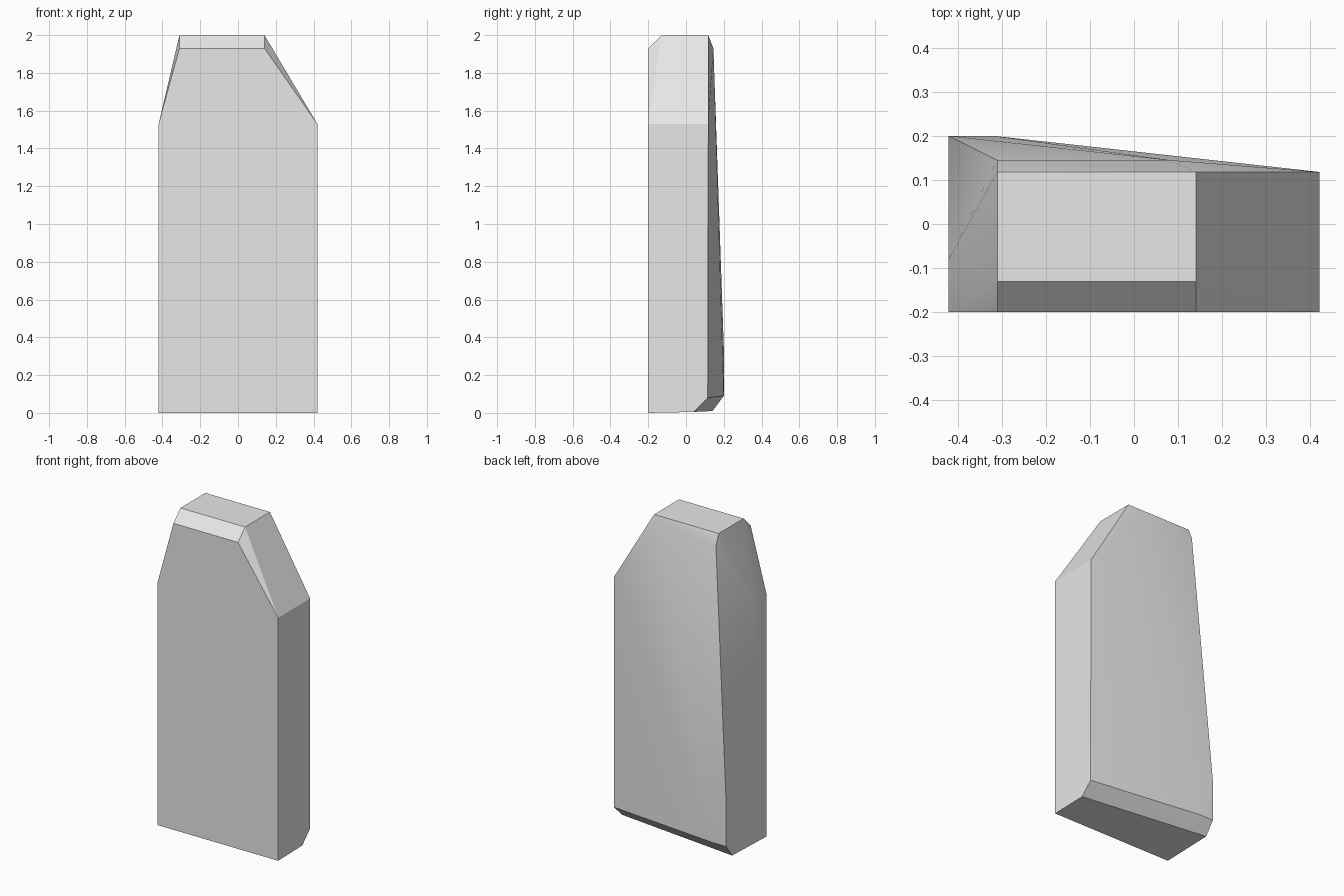
import bpy, bmesh, math

if "Cube" in bpy.data.objects:
    bpy.data.objects.remove(bpy.data.objects["Cube"], do_unlink=True)

# Stone colour
stone = bpy.data.materials.new("pale_grey")
stone.use_nodes = True
colour = (0.8, 0.8, 0.8, 1)
stone.diffuse_color = colour
stone.node_tree.nodes["Principled BSDF"].inputs["Base Color"].default_value = colour

L, R = -0.42, 0.42            # body sides
TL, TR = -0.31, 0.14          # top sides
FRONT = -0.2

# Corners of the chipped slab
corners = []
for x in (L, R):              # flat front and shoulders
    corners += [(x, FRONT, 0), (x, FRONT, 1.53), (x, -0.08, 1.53)]
for x in (TL, TR):            # bevelled top
    corners += [(x, FRONT, 1.93), (x, -0.13, 2), (x, 0.118, 2)]
corners += [(TL, 0.145, 1.93), (0.08, 0.145, 1.93)]                 # back of the top
corners += [(R, 0.118, 1.53), (R, 0.115, 0.08), (R, 0.04, 0.005)]   # thin back edge
corners += [(L, 0.2, 0.35), (L, 0.2, 0.09), (-0.32, 0.2, 0.09),     # thick back edge
            (L, 0.14, 0.01)]

# Wrap the corners into one solid
bm = bmesh.new()
for c in corners:
    bm.verts.new(c)
hull = bmesh.ops.convex_hull(bm, input=bm.verts)
loose = {v for v in hull["geom_interior"] + hull["geom_unused"]
         if isinstance(v, bmesh.types.BMVert) and v.is_valid and not v.link_faces}
bmesh.ops.delete(bm, geom=list(loose), context='VERTS')
bmesh.ops.dissolve_limit(bm, angle_limit=math.radians(0.5), verts=bm.verts, edges=bm.edges)
bmesh.ops.recalc_face_normals(bm, faces=bm.faces)
mesh = bpy.data.meshes.new("stone_slab")
bm.to_mesh(mesh)
bm.free()
mesh.materials.append(stone)
slab = bpy.data.objects.new("stone_slab", mesh)
bpy.context.collection.objects.link(slab)

# Soft shading with sharp main edges
bpy.ops.object.select_all(action='DESELECT')
slab.select_set(True)
bpy.context.view_layer.objects.active = slab
bpy.ops.object.shade_smooth_by_angle(angle=math.radians(30))
